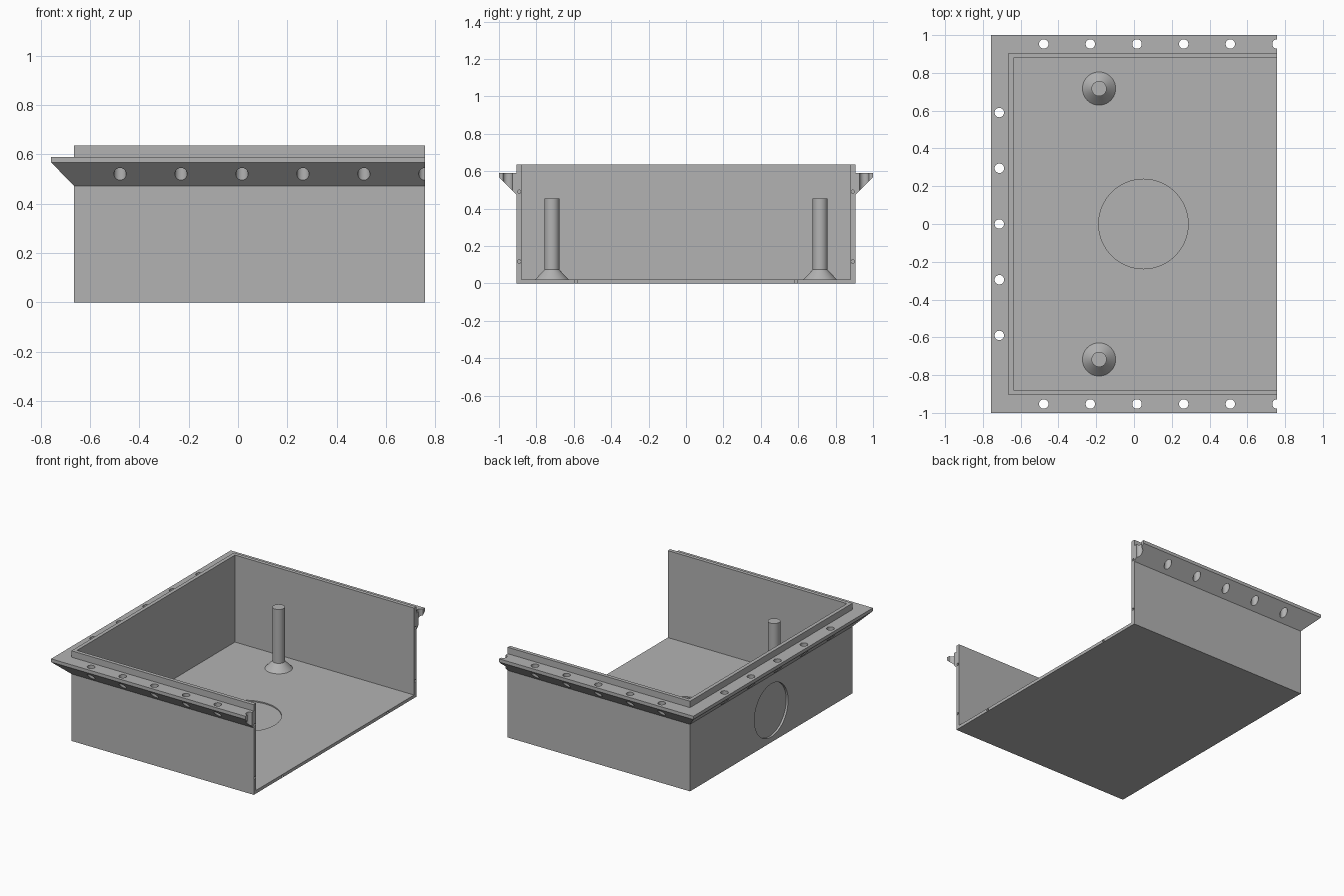
import bpy
import bmesh
import math
from mathutils import Matrix, Vector

cube = bpy.data.objects.get("Cube")
if cube:
    bpy.data.objects.remove(cube, do_unlink=True)

END, BACK, SIDE = 0.757, 0.665, 0.905   # open end, closed end, half width
WALL, FLOOR = 0.026, 0.022

grey = bpy.data.materials.new("plain grey")
grey.use_nodes = True
grey.diffuse_color = (0.45, 0.45, 0.45, 1)
grey.node_tree.nodes["Principled BSDF"].inputs["Base Color"].default_value = grey.diffuse_color


def make_object(name, bm):
    bmesh.ops.recalc_face_normals(bm, faces=bm.faces[:])
    mesh = bpy.data.meshes.new(name)
    bm.to_mesh(mesh)
    bm.free()
    mesh.materials.append(grey)
    obj = bpy.data.objects.new(name, mesh)
    bpy.context.collection.objects.link(obj)
    return obj


def add_rod(bm, center, radius, length, axis="Z", segments=32):
    turn = Matrix.Rotation(math.pi / 2, 4, "Y") if axis == "X" else Matrix()
    bmesh.ops.create_cone(bm, cap_ends=True, segments=segments, radius1=radius,
                          radius2=radius, depth=length,
                          matrix=Matrix.Translation(center) @ turn)


def cut(target, cutter):
    cutter.hide_render = True
    mod = target.modifiers.new("cut", "BOOLEAN")
    mod.operation = "DIFFERENCE"
    mod.solver = "EXACT"
    mod.object = cutter
    bpy.context.view_layer.objects.active = target
    bpy.ops.object.modifier_apply(modifier=mod.name)
    bpy.data.objects.remove(cutter, do_unlink=True)


def smooth(obj):
    bpy.ops.object.select_all(action="DESELECT")
    obj.select_set(True)
    bpy.context.view_layer.objects.active = obj
    bpy.ops.object.shade_smooth_by_angle(angle=math.radians(30))


# Outer body: the wall and flange outline (outward offset, height) on three sides
profile = [(0, 0), (0, 0.472), (0.095, 0.567), (0.095, 0.59), (0, 0.59), (0, 0.635)]
bm = bmesh.new()
rings = []
for out, z in profile:
    x, y = -BACK - min(out, 0.092), SIDE + out
    rings.append([bm.verts.new(p) for p in
                  ((END, -y, z), (x, -y, z), (x, y, z), (END, y, z))])
for low, high in zip(rings, rings[1:]):
    for i in range(3):
        bm.faces.new((low[i], low[i + 1], high[i + 1], high[i]))
bm.faces.new(rings[0])
bm.faces.new(rings[-1])
bm.faces.new([r[0] for r in rings] + [r[3] for r in reversed(rings)])
tray = make_object("tray", bm)

# Cavity, open at the top and at the +x end
bm = bmesh.new()
low = Vector((-BACK + WALL, -SIDE + WALL, FLOOR))
high = Vector((1, SIDE - WALL, 1))
bmesh.ops.create_cube(bm, size=1, matrix=Matrix.Translation((low + high) / 2)
                      @ Matrix.Diagonal((*(high - low), 1)))
cut(tray, make_object("cavity_cutter", bm))

# Flange holes, alignment pin holes and shallow round recesses
bm = bmesh.new()
for side in (-1, 1):
    for i in range(6):
        add_rod(bm, (END - 0.247 * i, side * 0.953, 0.53), 0.025, 0.3, segments=24)
    for y, z in ((0.892, 0.49), (0.892, 0.117), (0.588, 0.011)):
        add_rod(bm, (END, side * y, z), 0.009, 0.06, "X", 16)
for i in range(-2, 3):
    add_rod(bm, (-0.713, 0.295 * i, 0.53), 0.025, 0.3, segments=24)
add_rod(bm, (-BACK, 0, 0.225), 0.187, 0.03, "X", 64)
add_rod(bm, (0.05, 0, FLOOR), 0.237, 0.016, "Z", 64)
cut(tray, make_object("hole_cutter", bm))
smooth(tray)

# Two posts with flared feet
for side, name in ((-1, "front_post"), (1, "back_post")):
    bm = bmesh.new()
    spot = Vector((-0.185, side * 0.717, 0))
    outline = [(0.088, FLOOR), (0.04, 0.073), (0.04, 0.453)]
    loops = []
    for r, z in outline:
        loops.append([bm.verts.new(spot + Vector((r * math.cos(a), r * math.sin(a), z)))
                      for a in (math.tau * k / 40 for k in range(40))])
    for a, b in zip(loops, loops[1:]):
        for k in range(40):
            n = (k + 1) % 40
            bm.faces.new((a[k], a[n], b[n], b[k]))
    bm.faces.new(loops[0])
    bm.faces.new(loops[-1])
    smooth(make_object(name, bm))
